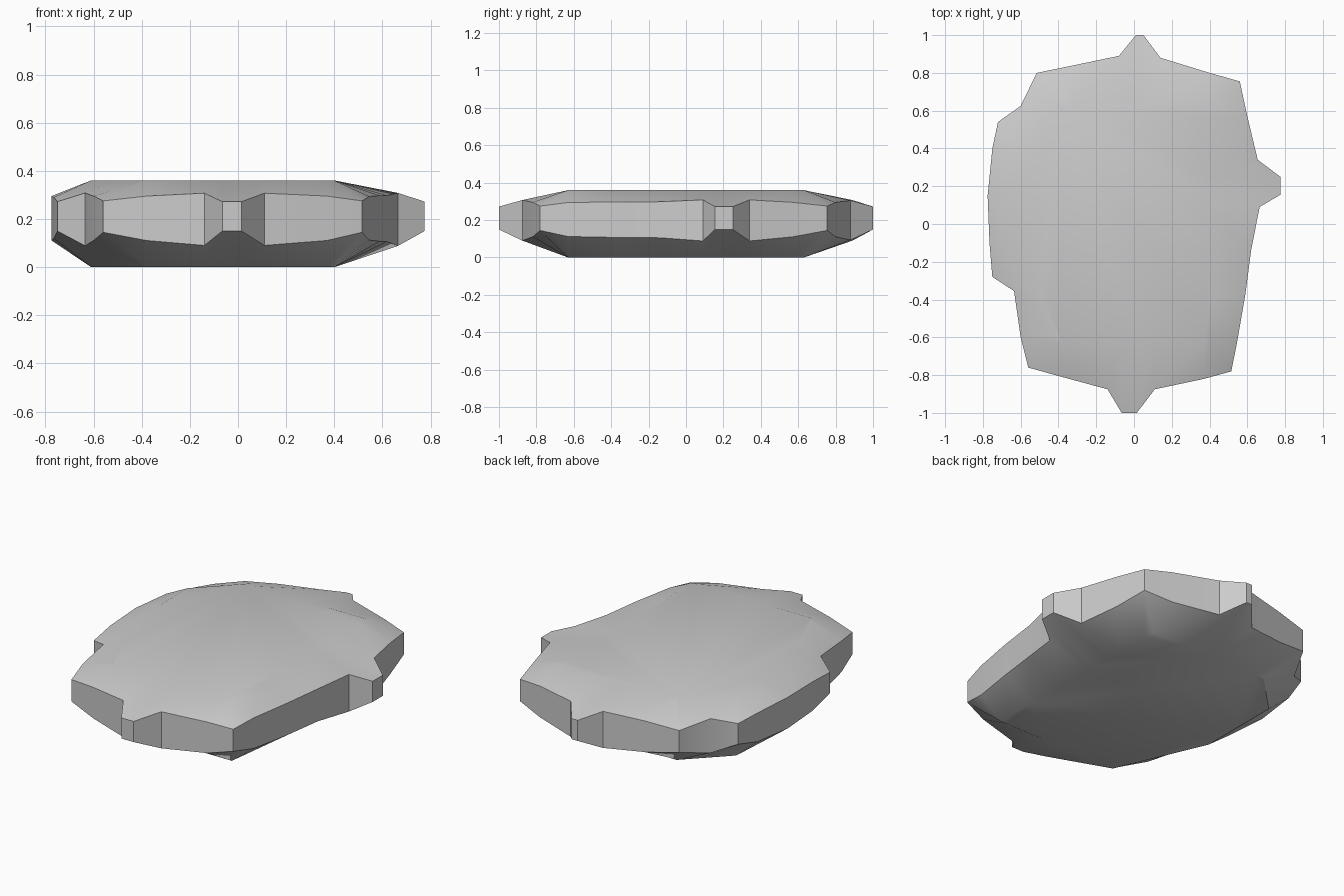
import bpy, bmesh, math

if "Cube" in bpy.data.objects:
    bpy.data.objects.remove(bpy.data.objects["Cube"])

TOP = 0.36
# Rim outline, clockwise from the back tab: x, y, upper edge height
RIM = [
    (0.01, 1.0, .272), (0.05, 1.0, .272), (0.14, .88, .305), (0.40, .80, .295),
    (0.56, .755, .275), (0.60, .57, .295), (0.655, .34, .308), (0.775, .25, .272),
    (0.775, .155, .272), (0.665, .09, .308), (0.62, -.14, .298), (0.59, -.37, .297),
    (0.545, -.63, .294), (0.515, -.78, .275), (0.37, -.82, .295), (0.11, -.875, .307),
    (0.015, -1.0, .272), (-.065, -1.0, .272), (-.14, -.875, .307), (-.38, -.81, .295),
    (-.56, -.76, .275), (-.60, -.60, .295), (-.635, -.355, .308), (-.75, -.28, .272),
    (-.765, -.10, .29), (-.775, .15, .295), (-.75, .40, .29), (-.72, .54, .272),
    (-.60, .625, .302), (-.515, .80, .275), (-.32, .84, .295), (-.08, .89, .307),
]


def flat_point(x, y):
    """Matching point on the edge of the flat central area."""
    y = max(-.63, min(.63, y))
    t = max(0, (y - .40) / .23, (-.10 - y) / .53)
    return max(-.61 + .23 * t, min(.40, x)), y


bm = bmesh.new()
rings = [[], [], [], []]
for x, y, z in RIM:
    u, v = flat_point(x, y)
    for ring, co in zip(rings, ((u, v, TOP), (x, y, z), (x, y, 1.7 * (TOP - z)), (u, v, 0))):
        ring.append(bm.verts.new(co))

# Sloped top, rim wall and sloped underside
n = len(RIM)
for a, b in zip(rings, rings[1:]):
    for i in range(n):
        j = (i + 1) % n
        bm.faces.new((a[i], a[j], b[j], b[i]))
# Flat top and bottom
bm.faces.new(rings[0])
bm.faces.new(rings[3])
bmesh.ops.remove_doubles(bm, verts=bm.verts, dist=0.001)
bmesh.ops.recalc_face_normals(bm, faces=bm.faces)

mesh = bpy.data.meshes.new("tabbed_plate")
bm.to_mesh(mesh)
bm.free()
plate = bpy.data.objects.new("tabbed_plate", mesh)
bpy.context.collection.objects.link(plate)
bpy.context.view_layer.objects.active = plate
plate.select_set(True)
bpy.ops.object.shade_smooth_by_angle(angle=math.radians(32))
